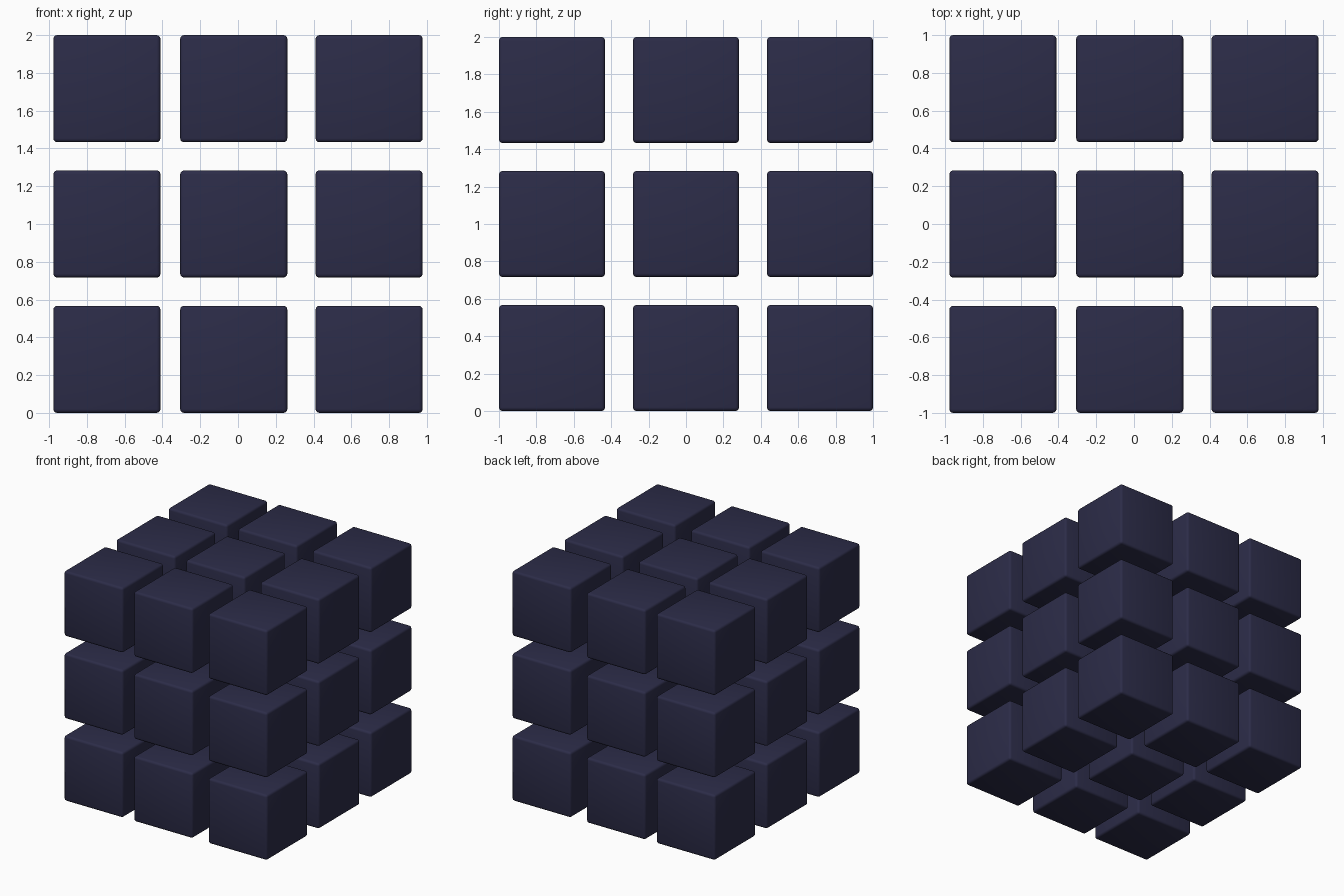
import bpy

if "Cube" in bpy.data.objects:
    bpy.data.objects.remove(bpy.data.objects["Cube"])

SIZE = 0.567
PITCH = 0.7165
X = (-0.694, -0.0225, 0.694)   # the left column sits slightly closer to the middle
Y = (-PITCH, 0.0, PITCH)
Z = (SIZE / 2, SIZE / 2 + PITCH, SIZE / 2 + 2 * PITCH)

mat = bpy.data.materials.new("dark_navy")
mat.diffuse_color = (0.025, 0.025, 0.065, 1.0)
mat.use_nodes = True
mat.node_tree.nodes["Principled BSDF"].inputs["Base Color"].default_value = mat.diffuse_color

# One softly rounded block, shared by the whole grid
bpy.ops.mesh.primitive_cube_add(size=SIZE)
base = bpy.context.object
bevel = base.modifiers.new("rounded_edges", 'BEVEL')
bevel.width = 0.02
bevel.segments = 3
bpy.ops.object.modifier_apply(modifier=bevel.name)
bpy.ops.object.shade_smooth()
mesh = base.data
mesh.name = "block"
mesh.materials.append(mat)
bpy.data.objects.remove(base)

# 3 x 3 x 3 grid of separate blocks
for k, z in enumerate(Z):
    for j, y in enumerate(Y):
        for i, x in enumerate(X):
            block = bpy.data.objects.new(f"block_{i}_{j}_{k}", mesh)
            block.location = (x, y, z)
            bpy.context.collection.objects.link(block)
